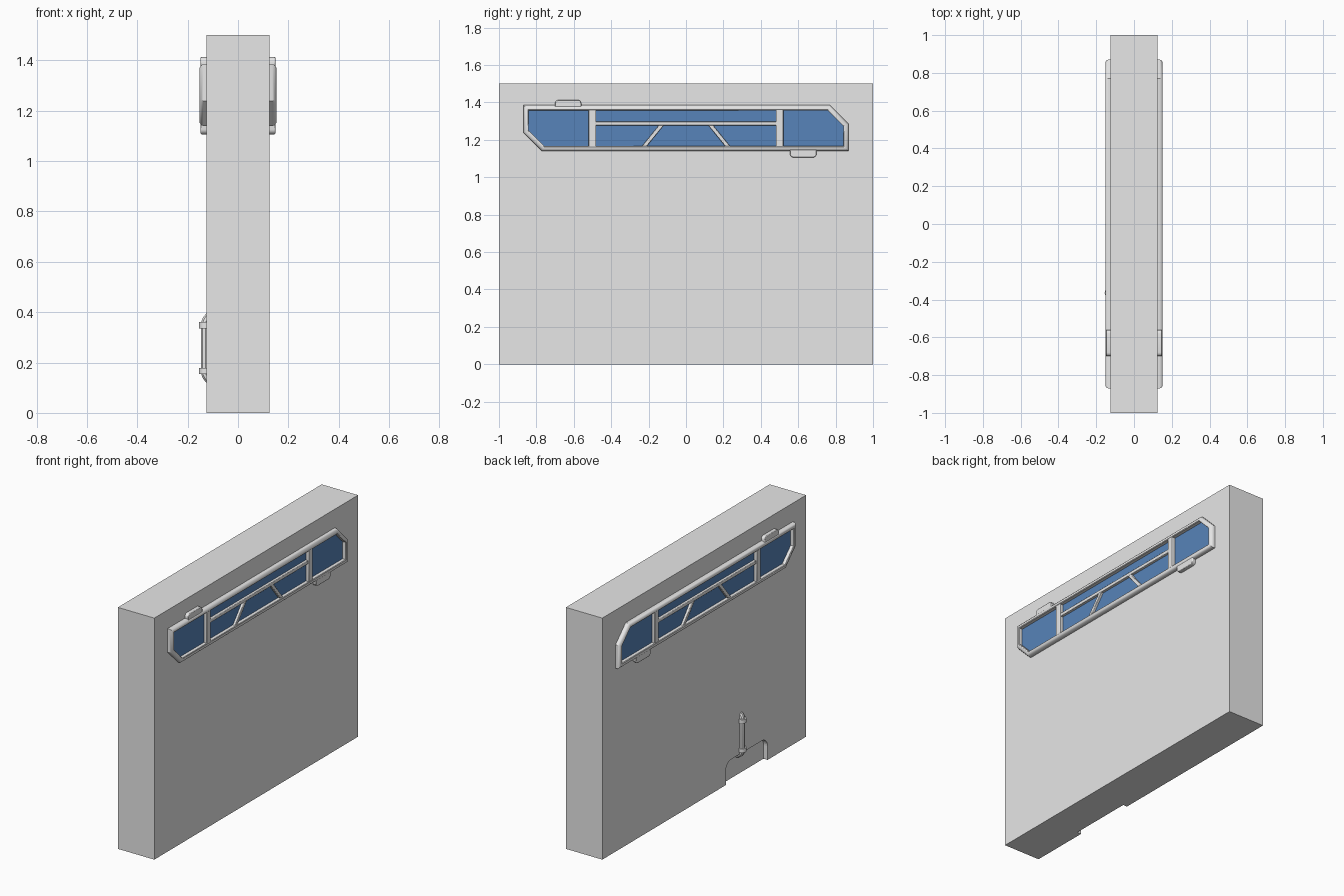
import bpy, bmesh, math

cube = bpy.data.objects.get("Cube")
if cube:
    bpy.data.objects.remove(cube, do_unlink=True)


def material(name, colour):
    m = bpy.data.materials.new(name)
    m.use_nodes = True
    m.diffuse_color = (*colour, 1)
    for n in m.node_tree.nodes:
        if n.type == 'BSDF_PRINCIPLED':
            n.inputs["Base Color"].default_value = (*colour, 1)
    return m


GREY = material("light_grey", (0.8, 0.8, 0.8))
BLUE = material("window_blue", (0.095, 0.23, 0.488))
WALL = 0.125


def activate(ob):
    bpy.ops.object.select_all(action='DESELECT')
    ob.select_set(True)
    bpy.context.view_layer.objects.active = ob


def loft(name, loops, mat, closed=False, bevel=0, mirror=False):
    """Skin matching point loops; cap the ends, or close them into a ring."""
    bm = bmesh.new()
    rings = [[bm.verts.new(p) for p in loop] for loop in loops]
    pairs = list(zip(rings, rings[1:]))
    if closed:
        pairs.append((rings[-1], rings[0]))
    else:
        bm.faces.new(rings[0])
        bm.faces.new(rings[-1])
    for a, b in pairs:
        for i in range(len(a)):
            j = (i + 1) % len(a)
            bm.faces.new((a[i], a[j], b[j], b[i]))
    bmesh.ops.recalc_face_normals(bm, faces=bm.faces)
    mesh = bpy.data.meshes.new(name)
    bm.to_mesh(mesh)
    bm.free()
    ob = bpy.data.objects.new(name, mesh)
    bpy.context.collection.objects.link(ob)
    mesh.materials.append(mat)
    if bevel:
        mod = ob.modifiers.new("rounding", 'BEVEL')
        mod.width, mod.segments = bevel, 2
    if mirror:
        ob.modifiers.new("other_side", 'MIRROR')
    return ob


def prism(name, outline, x0, x1, mat=GREY, **options):
    loops = [[(x, y, z) for y, z in outline] for x in (x0, x1)]
    return loft(name, loops, mat, **options)


def rect(y0, y1, z0, z1):
    return [(y0, z0), (y1, z0), (y1, z1), (y0, z1)]


def rounded(y0, y1, z0, z1, r, top=True, steps=5):
    """Rectangle with its two upper (or two lower) corners rounded."""
    flip = 1 if top else -1
    base, end = (z0, z1) if top else (z1, z0)
    pts = [(y0, base), (y1, base)]
    for cy, start in ((y1 - r, 0), (y0 + r, 90)):
        for i in range(steps + 1):
            a = math.radians(start + 90 * i / steps)
            pts.append((cy + r * math.cos(a), end - flip * r + flip * r * math.sin(a)))
    return pts


# Wall slab with a shallow round-cornered recess at its foot
wall = prism("wall", rect(-1, 1, 0, 1.5), -WALL, WALL)
cutter = prism("recess_cutter", rounded(-0.622, -0.212, -0.1, 0.14, 0.055, steps=8),
               -0.2, -0.097)
cutter.hide_render = True
cut = wall.modifiers.new("recess", 'BOOLEAN')
cut.object, cut.operation, cut.solver = cutter, 'DIFFERENCE', 'EXACT'
activate(wall)
bpy.ops.object.modifier_apply(modifier="recess")
bpy.data.objects.remove(cutter, do_unlink=True)


# Window outline: long strip with two opposite corners cut off
def window_outline(d):
    y, low, high = 0.87 - d, 1.139 + d, 1.385 - d
    c = 0.1 - d * (2 - math.sqrt(2))
    return [(-y + c, low), (y, low), (y, high - c), (y - c, high), (-y, high), (-y, low + c)]


section = [(0, 0.12), (0, 0.137), (0.004, 0.146), (0.013, 0.152),
           (0.024, 0.152), (0.028, 0.149), (0.029, 0.12)]
frame = loft("window_frame", [[(x, y, z) for y, z in window_outline(d)] for d, x in section],
             GREY, closed=True, mirror=True)
glass = prism("window_glass", window_outline(0.025), 0.122, 0.13, BLUE, mirror=True)

# Window bars
smooth = [frame]
for side, name in ((-1, "front"), (1, "rear")):
    y = 0.5 * side
    smooth.append(prism(name + "_post", rect(y - 0.02, y + 0.02, 1.155, 1.37), 0.12, 0.15,
                        bevel=0.004, mirror=True))
    foot, head, w = 0.226 * side, 0.126 * side, 0.013
    smooth.append(prism(name + "_brace", [(foot - w, 1.162), (foot + w, 1.162),
                                          (head + w, 1.285), (head - w, 1.285)],
                        0.12, 0.145, bevel=0.003, mirror=True))
smooth.append(prism("cross_bar", rect(-0.49, 0.49, 1.277, 1.298), 0.12, 0.146,
                    bevel=0.003, mirror=True))

# Clips above and below the frame
smooth.append(prism("upper_clip", rounded(-0.7, -0.56, 1.365, 1.413, 0.02), 0.12, 0.148,
                    bevel=0.003, mirror=True))
smooth.append(prism("lower_clip", rounded(0.556, 0.698, 1.106, 1.16, 0.02, top=False),
                    0.12, 0.148, bevel=0.003, mirror=True))

# Pipe bending into the wall at both ends
PIPE_Y, PIPE_X, BEND = -0.365, -0.13, 0.045
path = []
for cz, start in ((0.347, 90), (0.168, 180)):
    for i in range(7):
        a = math.radians(start + 15 * i)
        path.append((PIPE_X + BEND + BEND * math.cos(a), PIPE_Y, cz + BEND * math.sin(a)))
curve = bpy.data.curves.new("pipe", 'CURVE')
curve.dimensions = '3D'
curve.bevel_depth, curve.bevel_resolution, curve.use_fill_caps = 0.0185, 3, True
spline = curve.splines.new('POLY')
spline.points.add(len(path) - 1)
for point, co in zip(spline.points, path):
    point.co = (*co, 1)
curve.materials.append(GREY)
pipe = bpy.data.objects.new("pipe", curve)
bpy.context.collection.objects.link(pipe)
activate(pipe)
bpy.ops.object.convert(target='MESH')
smooth.append(bpy.context.active_object)

# Pipe collars
for name, z in (("upper_collar", 0.348), ("lower_collar", 0.167)):
    bpy.ops.mesh.primitive_cylinder_add(vertices=16, radius=0.0255, depth=0.024,
                                        location=(PIPE_X, PIPE_Y, z))
    collar = bpy.context.active_object
    collar.name = name
    collar.data.materials.append(GREY)
    smooth.append(collar)

for ob in smooth:
    activate(ob)
    bpy.ops.object.shade_smooth_by_angle(angle=math.radians(35))
